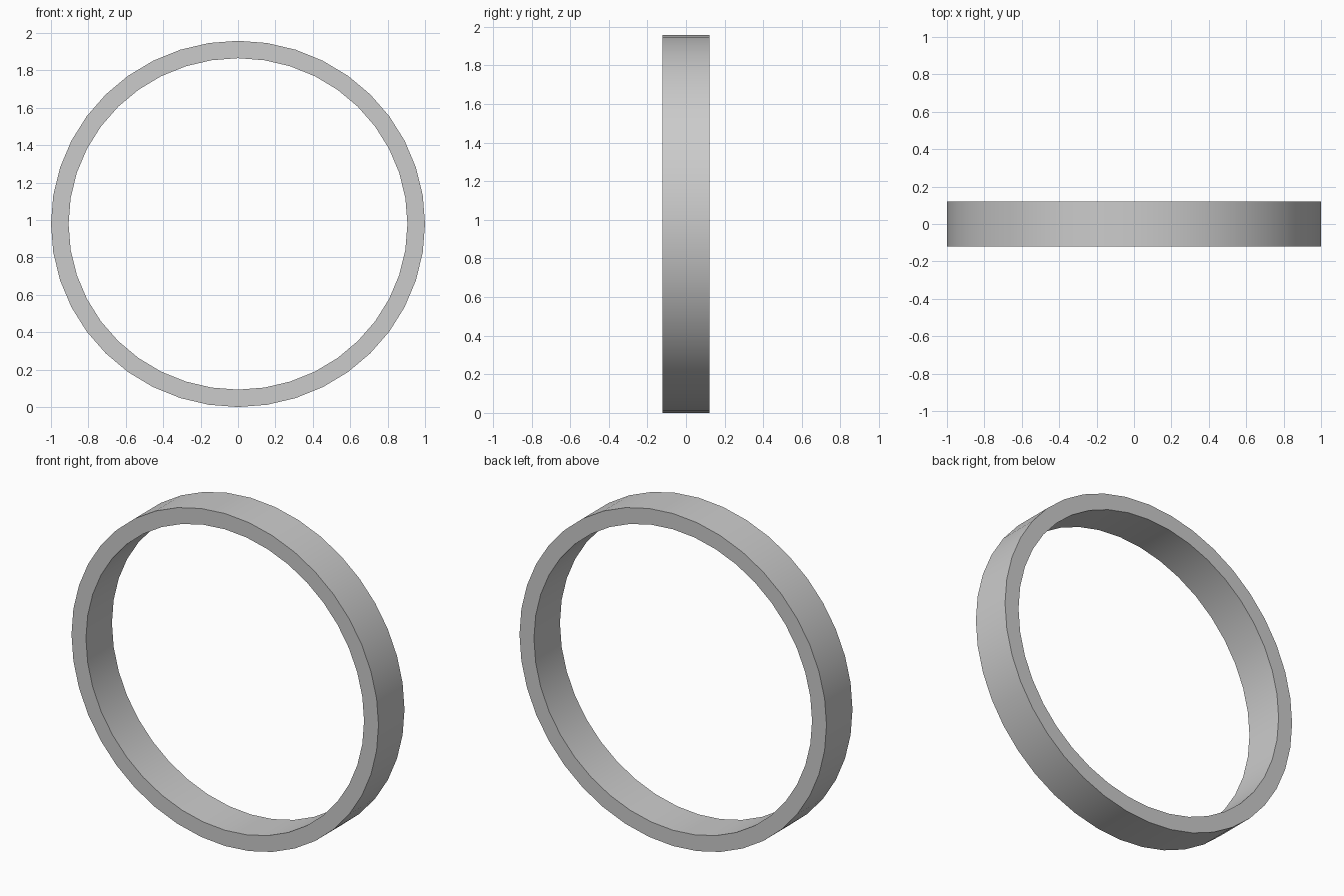
import bpy, bmesh, math

if "Cube" in bpy.data.objects:
    bpy.data.objects.remove(bpy.data.objects["Cube"])

SEGMENTS = 40
HALF_DEPTH = 0.121
CENTRE_Z = 0.979
OUTER = (1.0, 0.979)     # radii in x and z
INNER = (0.906, 0.886)


def loop(bm, radii, y):
    """One elliptical loop of vertices facing along y."""
    step = math.tau / SEGMENTS
    return [bm.verts.new((radii[0] * math.cos(i * step), y,
                          CENTRE_Z + radii[1] * math.sin(i * step)))
            for i in range(SEGMENTS)]


# Ring band: rectangular section swept round the ellipse
bm = bmesh.new()
section = [loop(bm, OUTER, -HALF_DEPTH), loop(bm, OUTER, HALF_DEPTH),
           loop(bm, INNER, HALF_DEPTH), loop(bm, INNER, -HALF_DEPTH)]
for k in range(4):
    a, b = section[k], section[(k + 1) % 4]
    for i in range(SEGMENTS):
        j = (i + 1) % SEGMENTS
        bm.faces.new((a[i], a[j], b[j], b[i]))
bmesh.ops.recalc_face_normals(bm, faces=bm.faces)

mesh = bpy.data.meshes.new("ring_band")
bm.to_mesh(mesh)
bm.free()
ring = bpy.data.objects.new("ring_band", mesh)
bpy.context.collection.objects.link(ring)

# Smooth curved walls, crisp rims
bpy.context.view_layer.objects.active = ring
ring.select_set(True)
bpy.ops.object.shade_smooth_by_angle(angle=math.radians(30))
